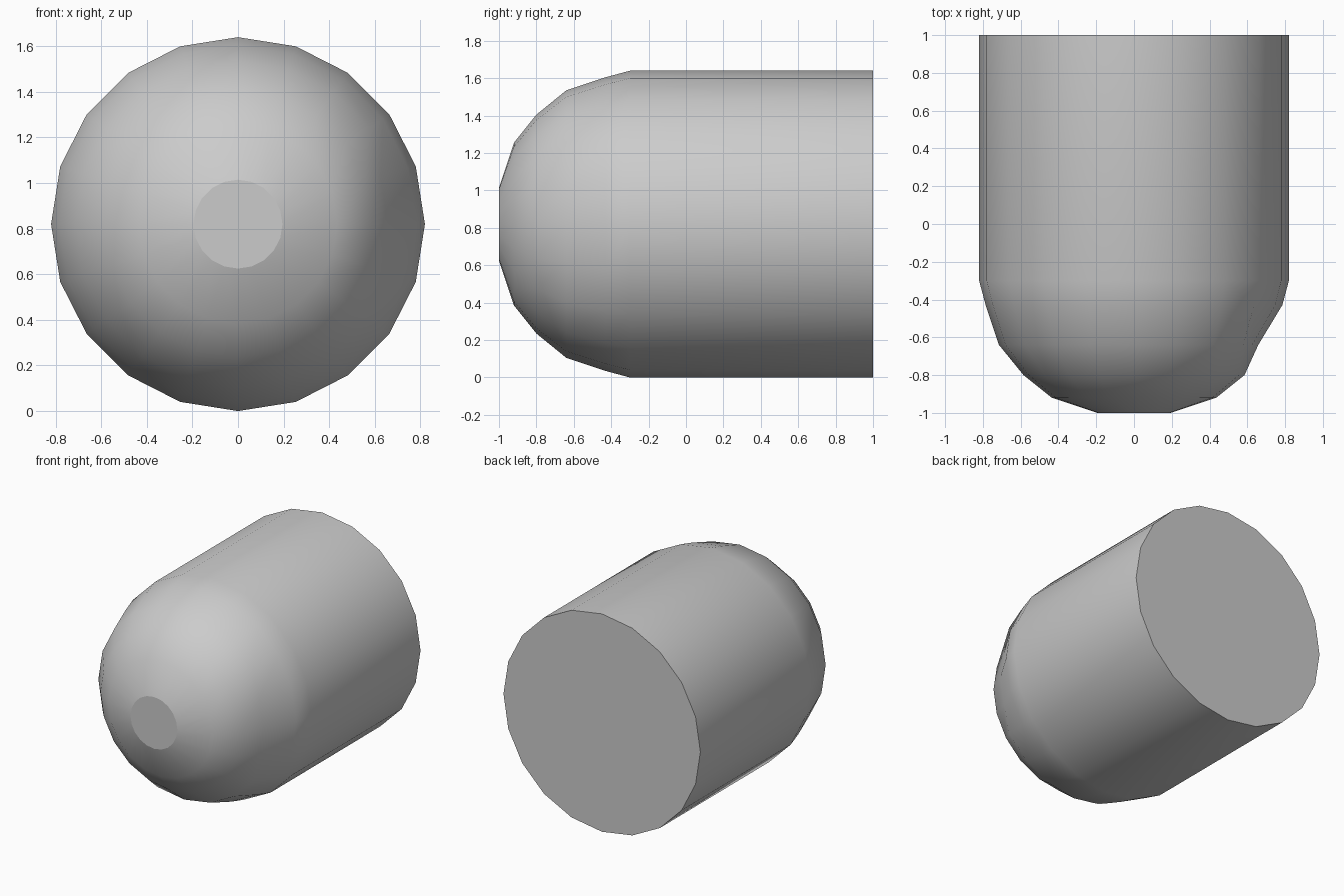
import bpy, bmesh
from math import sin, cos, pi

if "Cube" in bpy.data.objects:
    bpy.data.objects.remove(bpy.data.objects["Cube"])

SIDES = 20
CENTRE_Z = 0.82
# Profile along y: (y, radius), from blunt nose to flat back
PROFILE = [(-1.0, 0.195), (-0.92, 0.435), (-0.80, 0.585), (-0.64, 0.715),
           (-0.43, 0.785), (-0.30, 0.82), (1.0, 0.82)]
DENT_RING = 3

bm = bmesh.new()
rings = []
for r, (y, rad) in enumerate(PROFILE):
    ring = []
    for i in range(SIDES):
        k = rad
        # Slight flattening on the right shoulder of the dome
        if r == DENT_RING and i in (0, 1, SIDES - 1):
            k = 0.658
        a = 2 * pi * i / SIDES
        ring.append(bm.verts.new((k * cos(a), y, CENTRE_Z + k * sin(a))))
    rings.append(ring)

# Smooth dome and barrel
for a, b in zip(rings, rings[1:]):
    for i in range(SIDES):
        j = (i + 1) % SIDES
        bm.faces.new((a[i], a[j], b[j], b[i])).smooth = True

# Flat end caps with crisp rims
for ring in (rings[0], rings[-1]):
    cap = bm.faces.new(ring)
    cap.smooth = False
    for e in cap.edges:
        e.smooth = False

bmesh.ops.recalc_face_normals(bm, faces=bm.faces[:])
mesh = bpy.data.meshes.new("domed_cylinder")
bm.to_mesh(mesh)
bm.free()
bpy.context.collection.objects.link(bpy.data.objects.new("domed_cylinder", mesh))
